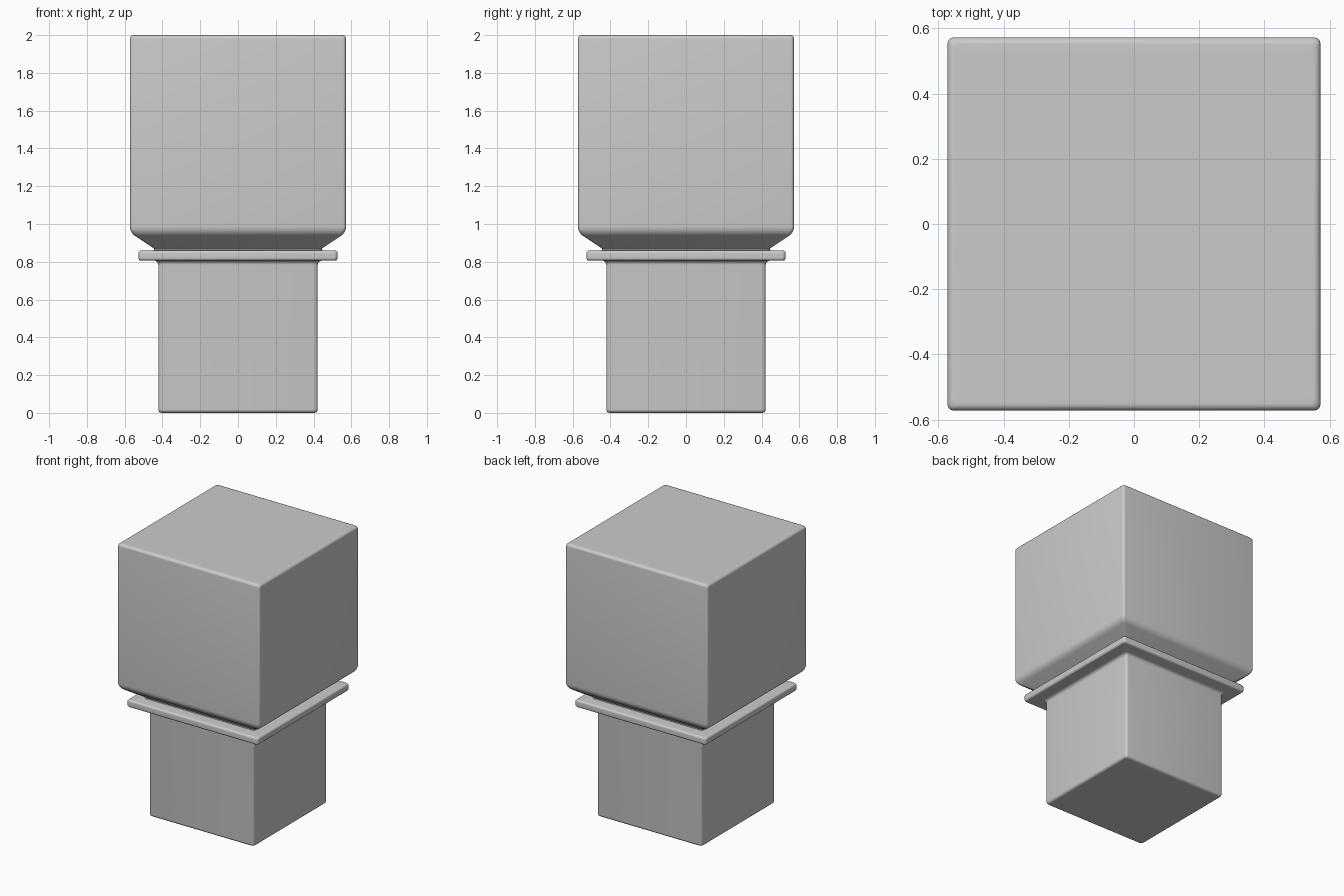
import bpy
import bmesh
from math import cos, sin, pi
from mathutils import Vector

if "Cube" in bpy.data.objects:
    bpy.data.objects.remove(bpy.data.objects["Cube"])

STEPS = 5


def fillet(points):
    """Round the corners of an open (half-width, z, radius) profile."""
    out = []
    for i, (h, z, r) in enumerate(points):
        p = Vector((h, z))
        if r == 0 or i in (0, len(points) - 1):
            out.append(p)
            continue
        a = (Vector(points[i - 1][:2]) - p).normalized()
        b = (Vector(points[i + 1][:2]) - p).normalized()
        # distance from the corner to the tangent points
        half = a.angle(b) / 2
        d = r * cos(half) / sin(half)
        centre = p + (a + b).normalized() * (r / sin(half))
        start, end = p + a * d - centre, p + b * d - centre
        for k in range(STEPS + 1):
            t = k / STEPS
            out.append(centre + (start.lerp(end, t)).normalized() * r)
    return out


def rounded_square(h, r):
    pts = []
    for q in range(4):
        sx, sy = ((1, 1), (-1, 1), (-1, -1), (1, -1))[q]
        for k in range(STEPS + 1):
            a = (q + k / STEPS) * pi / 2
            pts.append((sx * (h - r) + r * cos(a), sy * (h - r) + r * sin(a)))
    return pts


def square_loft(name, profile, corner):
    """Sweep a profile around a rounded square and cap both ends."""
    bm = bmesh.new()
    rings = [[bm.verts.new((x, y, p.y)) for x, y in rounded_square(p.x, corner)]
             for p in fillet(profile)]
    n = len(rings[0])
    for lo, hi in zip(rings, rings[1:]):
        for i in range(n):
            j = (i + 1) % n
            bm.faces.new((lo[i], lo[j], hi[j], hi[i]))
    bm.faces.new(rings[0][::-1])
    bm.faces.new(rings[-1])
    bmesh.ops.recalc_face_normals(bm, faces=bm.faces[:])
    mesh = bpy.data.meshes.new(name)
    bm.to_mesh(mesh)
    bm.free()
    obj = bpy.data.objects.new(name, mesh)
    bpy.context.collection.objects.link(obj)
    bpy.ops.object.select_all(action='DESELECT')
    obj.select_set(True)
    bpy.context.view_layer.objects.active = obj
    bpy.ops.object.shade_smooth_by_angle(angle=pi / 6)
    return obj


# lower block, thin collar, tapered neck and large head in one closed skin
square_loft("stepped_block", [
    (0.38, 0.0, 0),
    (0.422, 0.0, 0.018),
    (0.422, 0.806, 0.022),
    (0.527, 0.806, 0.014),
    (0.527, 0.86, 0.014),
    (0.43, 0.86, 0.006),
    (0.572, 0.955, 0.06),
    (0.572, 2.0, 0.02),
    (0.53, 2.0, 0),
], 0.018)
